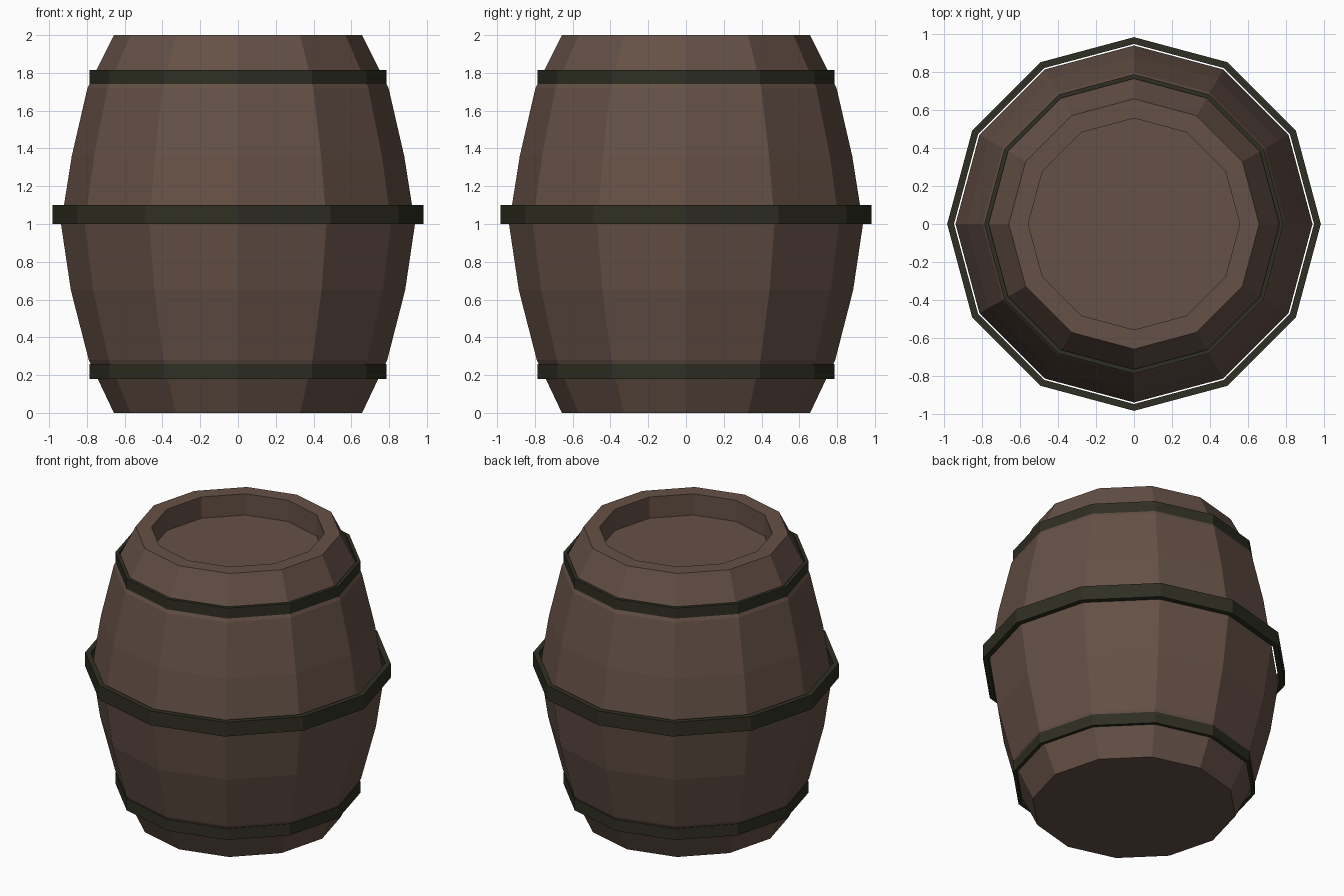
import bpy, bmesh, math

if "Cube" in bpy.data.objects:
    bpy.data.objects.remove(bpy.data.objects["Cube"])

SIDES = 12

def material(name, rgb):
    m = bpy.data.materials.new(name)
    m.diffuse_color = (*rgb, 1)
    m.use_nodes = True
    m.node_tree.nodes["Principled BSDF"].inputs["Base Color"].default_value = m.diffuse_color
    return m

wood = material("brown wood", (0.130, 0.082, 0.062))
iron = material("dark iron", (0.028, 0.028, 0.017))

def lathe(name, profile, mat, closed):
    """Spin an (r, z) profile into a faceted solid; open profiles get end caps."""
    bm = bmesh.new()
    rings = []
    for r, z in profile:
        rings.append([bm.verts.new((r * math.cos(2 * math.pi * i / SIDES),
                                    r * math.sin(2 * math.pi * i / SIDES), z))
                      for i in range(SIDES)])
    pairs = list(zip(rings, rings[1:]))
    if closed:
        pairs.append((rings[-1], rings[0]))
    else:
        bm.faces.new(rings[0][::-1])
        bm.faces.new(rings[-1])
    for a, b in pairs:
        for i in range(SIDES):
            j = (i + 1) % SIDES
            bm.faces.new((a[i], a[j], b[j], b[i]))
    bmesh.ops.recalc_face_normals(bm, faces=bm.faces)
    me = bpy.data.meshes.new(name)
    bm.to_mesh(me)
    bm.free()
    me.materials.append(mat)
    ob = bpy.data.objects.new(name, me)
    bpy.context.collection.objects.link(ob)
    return ob

# Bulging staves, rim and recessed lid
lathe("barrel_body", [(0.657, 0), (0.79, 0.28), (0.885, 0.65), (0.937, 1.0),
                      (0.88, 1.36), (0.797, 1.72), (0.657, 2.0),
                      (0.555, 2.0), (0.555, 1.85)], wood, False)

# Metal hoops
def hoop(name, inner, outer, z0, z1):
    lathe(name, [(inner, z0), (outer, z0), (outer, z1), (inner, z1)], iron, True)

hoop("lower_hoop", 0.763, 0.786, 0.18, 0.26)
hoop("middle_hoop", 0.945, 0.981, 1.0, 1.1)
hoop("upper_hoop", 0.763, 0.786, 1.735, 1.815)
